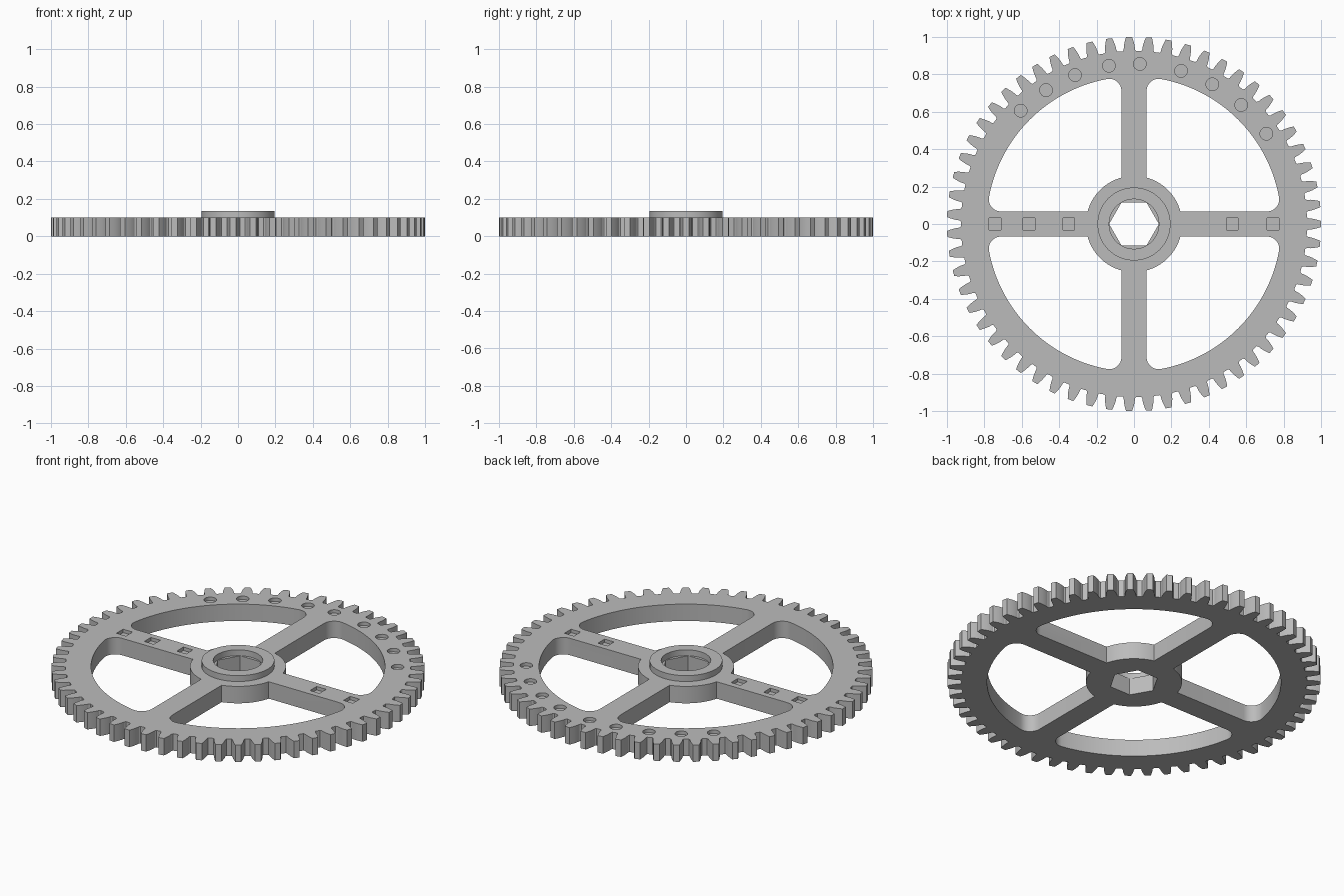
import bpy, bmesh
from math import sin, cos, tan, pi, radians, sqrt, acos, asin, atan2

if "Cube" in bpy.data.objects:
    bpy.data.objects.remove(bpy.data.objects["Cube"])

TEETH = 59
THICK = 0.1
TIP, PITCH, ROOT = 1.0, 0.967, 0.925
PRESSURE = radians(14.5)
HUB_R, SPOKE, RIM_R, FILLET = 0.257, 0.067, 0.788, 0.065
COLLAR_R, BORE_R, COLLAR_TOP = 0.195, 0.133, 0.135
POCKET = 0.02

grey = bpy.data.materials.new("plain grey")
grey.use_nodes = True
colour = (0.5, 0.5, 0.5, 1)
grey.diffuse_color = colour
grey.node_tree.nodes["Principled BSDF"].inputs["Base Color"].default_value = colour


def polar(r, a, cx=0.0, cy=0.0):
    return (cx + r * cos(a), cy + r * sin(a))


def arc(r, a0, a1, n, cx=0.0, cy=0.0):
    return [polar(r, a0 + (a1 - a0) * i / n, cx, cy) for i in range(n + 1)]


def circle(r, n, cx=0.0, cy=0.0, start=0.0):
    return [polar(r, start + 2 * pi * i / n, cx, cy) for i in range(n)]


def prisms(name, outlines, z0, z1):
    """One object holding an upright prism for each outline."""
    bm = bmesh.new()
    for pts in outlines:
        low = [bm.verts.new((x, y, z0)) for x, y in pts]
        high = [bm.verts.new((x, y, z1)) for x, y in pts]
        bm.faces.new(low[::-1])
        bm.faces.new(high)
        for i in range(len(pts)):
            j = (i + 1) % len(pts)
            bm.faces.new((low[i], low[j], high[j], high[i]))
    bmesh.ops.recalc_face_normals(bm, faces=bm.faces)
    mesh = bpy.data.meshes.new(name)
    bm.to_mesh(mesh)
    bm.free()
    obj = bpy.data.objects.new(name, mesh)
    bpy.context.collection.objects.link(obj)
    mesh.materials.append(grey)
    return obj


def activate(obj):
    bpy.ops.object.select_all(action='DESELECT')
    obj.select_set(True)
    bpy.context.view_layer.objects.active = obj


def cut(obj, cutter):
    cutter.hide_render = True
    mod = obj.modifiers.new("cut", 'BOOLEAN')
    mod.operation = 'DIFFERENCE'
    mod.solver = 'EXACT'
    mod.object = cutter
    activate(obj)
    bpy.ops.object.modifier_apply(modifier=mod.name)
    bpy.data.objects.remove(cutter)


def smooth(obj):
    activate(obj)
    bpy.ops.object.shade_smooth_by_angle(angle=radians(25))


# Toothed outline with involute flanks
base_r = PITCH * cos(PRESSURE)


def half_angle(r):
    a = acos(min(1.0, base_r / r))
    return pi / (2 * TEETH) + (tan(PRESSURE) - PRESSURE) - (tan(a) - a)


flank = [(ROOT, half_angle(base_r) + 0.006), (ROOT + 0.008, half_angle(base_r))]
for i in range(5):
    r = base_r + (TIP - base_r) * i / 4
    flank.append((r, half_angle(r)))
outline = []
for t in range(TEETH):
    mid = 2 * pi * t / TEETH
    outline += [polar(r, mid - h) for r, h in flank]
    outline += [polar(r, mid + h) for r, h in reversed(flank)]
gear = prisms("gear_wheel", [outline], 0, THICK)

# Four windows between the spokes, rounded at the rim and sharp at the hub
c0 = SPOKE + FILLET
c1 = sqrt((RIM_R - FILLET) ** 2 - c0 ** 2)
turn = atan2(c0, c1)
hub_a = asin(SPOKE / HUB_R)
window = arc(FILLET, -pi / 2, turn, 8, c1, c0)
window += arc(RIM_R, turn, pi / 2 - turn, 28)[1:-1]
window += arc(FILLET, pi / 2 - turn, pi, 8, c0, c1)
window += arc(HUB_R, pi / 2 - hub_a, hub_a, 16)
windows = []
for k in range(4):
    c, s = cos(k * pi / 2), sin(k * pi / 2)
    windows.append([(x * c - y * s, x * s + y * c) for x, y in window])
cut(gear, prisms("window_cutter", windows, -0.1, 0.2))

# Hexagonal shaft hole
cut(gear, prisms("hex_cutter", [circle(BORE_R, 6)], -0.1, 0.2))

# Shallow round pockets on the rim and square pockets on the side spokes
pockets = [circle(0.034, 24, *polar(0.856, radians(a)))
           for a in (135, 123.3, 111.6, 99, 87.9, 72.9, 60.7, 48, 34.3)]
pockets += [circle(0.031 * sqrt(2), 4, x, 0, pi / 4)
            for x in (-0.743, -0.561, -0.348, 0.524, 0.743)]
cut(gear, prisms("pocket_cutter", pockets, THICK - POCKET, 0.2))
smooth(gear)

# Raised round collar around the shaft hole
collar = prisms("hub_collar", [circle(COLLAR_R, 64)], THICK, COLLAR_TOP)
cut(collar, prisms("bore_cutter", [circle(BORE_R, 48)], 0, 0.3))
smooth(collar)
